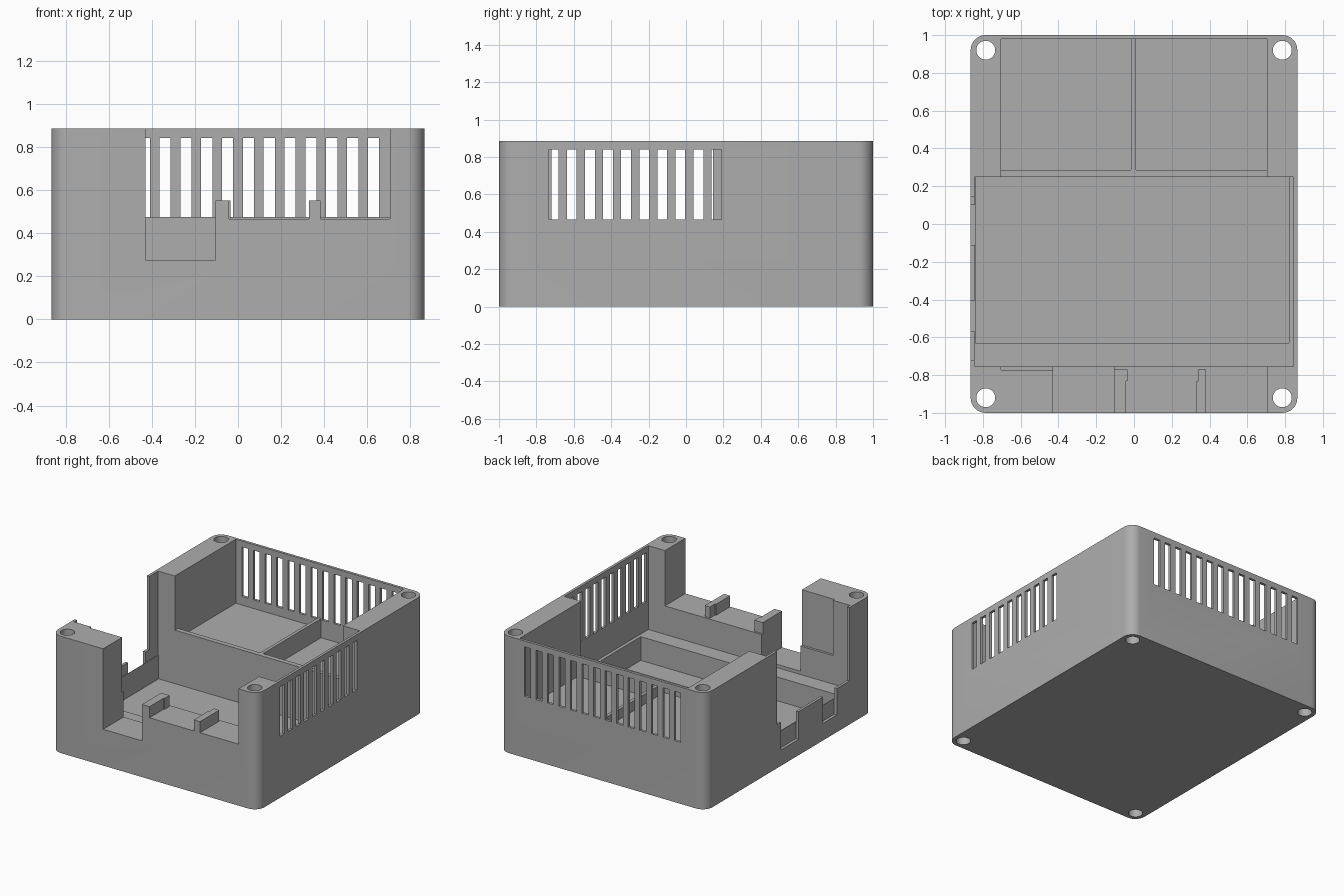
import bpy, bmesh
from mathutils import Matrix

cube = bpy.data.objects.get("Cube")
if cube:
    bpy.data.objects.remove(cube)

W, D, H = 0.865, 1.0, 0.885      # half width, half depth, height
SILL = 0.466                     # height of the front wall and slot bottoms
OVER = 1.0                       # cutters reach past the rim

grey = bpy.data.materials.new("grey_plastic")
grey.use_nodes = True
colour = (0.42, 0.42, 0.42, 1)
grey.diffuse_color = colour
grey.node_tree.nodes["Principled BSDF"].inputs["Base Color"].default_value = colour


def add_box(bm, x, y, z):
    size = Matrix.Diagonal((x[1] - x[0], y[1] - y[0], z[1] - z[0], 1))
    mid = Matrix.Translation((sum(x) / 2, sum(y) / 2, sum(z) / 2))
    return bmesh.ops.create_cube(bm, size=1, matrix=mid @ size)["verts"]


def to_object(name, bm):
    mesh = bpy.data.meshes.new(name)
    bm.to_mesh(mesh)
    bm.free()
    mesh.materials.append(grey)
    obj = bpy.data.objects.new(name, mesh)
    bpy.context.collection.objects.link(obj)
    return obj


def boxes(name, *specs):
    bm = bmesh.new()
    for spec in specs:
        add_box(bm, *spec)
    return to_object(name, bm)


# Case body with rounded upright corners
bm = bmesh.new()
add_box(bm, (-W, W), (-D, D), (0, H))
upright = [e for e in bm.edges if abs(e.verts[0].co.z - e.verts[1].co.z) > 0.1]
bmesh.ops.bevel(bm, geom=upright, offset=0.08, segments=8, profile=0.5, affect='EDGES')
case = to_object("case_body", bm)


def cut(cutter):
    cutter.hide_render = True
    mod = case.modifiers.new("cut", 'BOOLEAN')
    mod.operation, mod.solver, mod.object = 'DIFFERENCE', 'EXACT', cutter
    bpy.context.view_layer.objects.active = case
    bpy.ops.object.modifier_apply(modifier=mod.name)
    bpy.data.objects.remove(cutter)


# Main chamber and the deeper pocket in its floor
cut(boxes("main_chamber", ((-0.845, 0.845), (-0.755, 0.25), (0.25, OVER))))
cut(boxes("floor_pocket", ((-0.84, 0.82), (-0.63, 0.25), (0.07, 0.4))))

# Rear chamber, with two pockets split by a thin divider
cut(boxes("rear_chamber", ((-0.705, 0.705), (0.2, 0.98), (0.475, OVER))))
cut(boxes("rear_pockets",
          ((-0.705, -0.015), (0.287, 0.98), (0.4, 0.6)),
          ((0.01, 0.705), (0.287, 0.98), (0.33, 0.6))))

# Front opening, its lower notch and the recess behind the wide post
cut(boxes("front_opening", ((-0.43, 0.705), (-1.1, -0.7), (SILL, OVER))))
cut(boxes("front_notch", ((-0.43, -0.105), (-1.1, -0.7), (0.275, 0.6))))
cut(boxes("post_recess", ((-0.705, -0.4), (-0.773, -0.7), (SILL, OVER))))

# Right side opening with two lower connector notches
side = (-1, -0.843)
cut(boxes("side_opening", (side, (-0.72, 0.145), (0.33, OVER))))
cut(boxes("side_notches",
          (side, (-0.11, 0.1), (0.12, 0.5)),
          (side, (-0.57, -0.405), (0.13, 0.5))))

# Ventilation slots in the back and left walls
PITCH, HALF = 0.0967, 0.026
slot_z = (SILL, 0.84)
back = [(i - 6.5) * PITCH for i in range(14)]
left = [-0.707 + i * PITCH for i in range(10)]
cut(boxes("back_slots", *[((c - HALF, c + HALF), (0.95, 1.1), slot_z) for c in back]))
cut(boxes("left_slots", *[((0.8, 0.95), (c - HALF, c + HALF), slot_z) for c in left]))

# Screw holes through the four corners
bm = bmesh.new()
for sx in (-1, 1):
    for sy in (-1, 1):
        bmesh.ops.create_cone(bm, cap_ends=True, segments=32, radius1=0.05, radius2=0.05,
                              depth=2, matrix=Matrix.Translation((sx * 0.785, sy * 0.92, 0.4)))
cut(to_object("screw_holes", bm))

# Two small locating ribs on the front sill, slimmer at the inner end
rib_z = (SILL, 0.55)
boxes("front_rib_right", ((-0.105, -0.042), (-1, -0.83), rib_z),
      ((-0.105, -0.035), (-0.83, -0.77), rib_z))
boxes("front_rib_left", ((0.33, 0.382), (-1, -0.83), rib_z),
      ((0.338, 0.382), (-0.83, -0.77), rib_z))

# Smooth the rounded corners and holes, keep edges sharp
bpy.ops.object.select_all(action='DESELECT')
case.select_set(True)
bpy.context.view_layer.objects.active = case
bpy.ops.object.shade_smooth_by_angle(angle=0.5)
